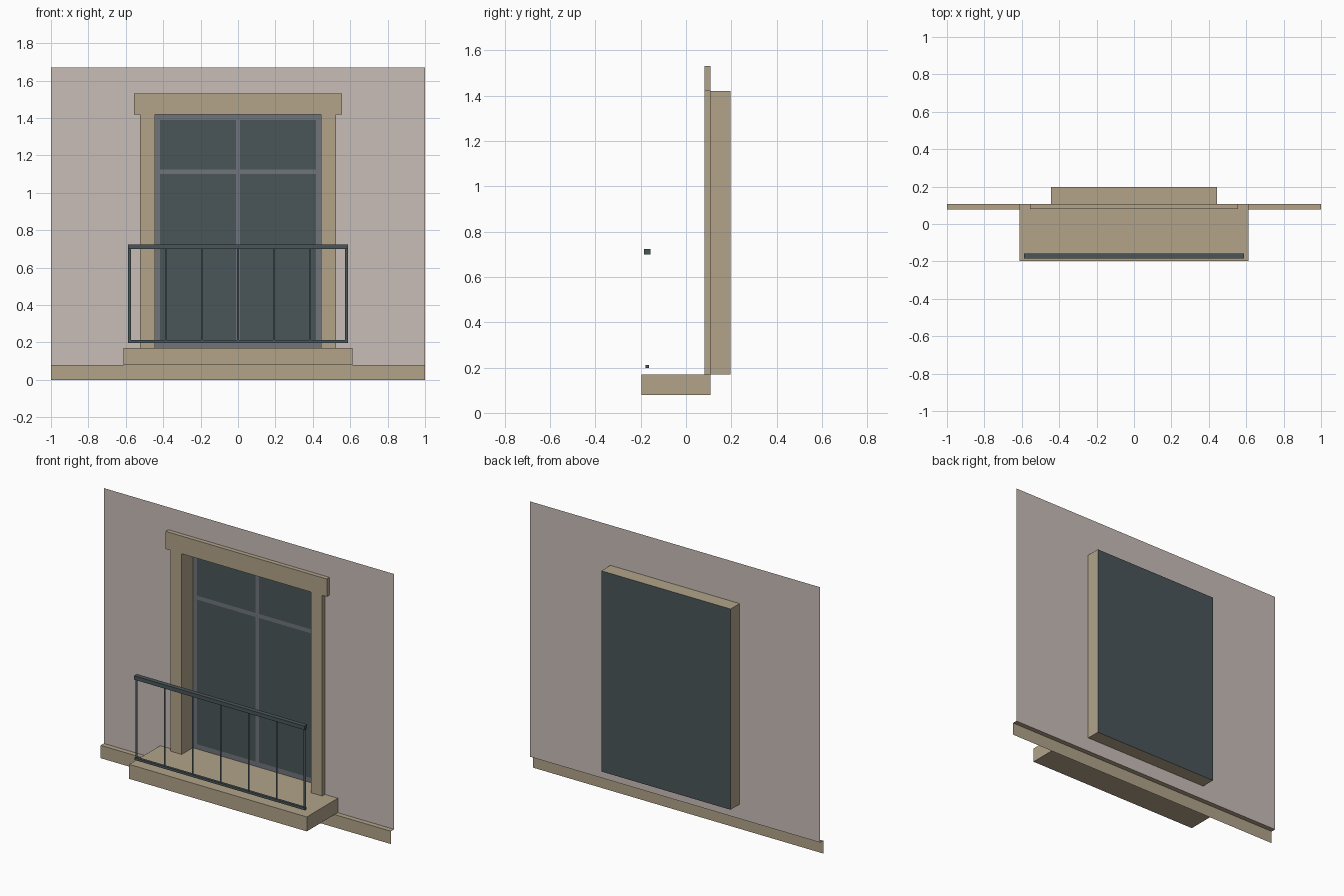
import bpy
import bmesh

if "Cube" in bpy.data.objects:
    bpy.data.objects.remove(bpy.data.objects["Cube"], do_unlink=True)


def material(name, rgb):
    mat = bpy.data.materials.new(name)
    mat.use_nodes = True
    mat.diffuse_color = (*rgb, 1)
    mat.node_tree.nodes["Principled BSDF"].inputs["Base Color"].default_value = (*rgb, 1)
    return mat


plaster = material("pale plaster", (0.584, 0.515, 0.485))
stone = material("tan stone", (0.445, 0.371, 0.255))
dark = material("dark slate", (0.068, 0.093, 0.102))
grey = material("grey frame", (0.162, 0.174, 0.195))


def finish(name, bm, mat):
    mesh = bpy.data.meshes.new(name)
    bm.to_mesh(mesh)
    bm.free()
    mesh.materials.append(mat)
    obj = bpy.data.objects.new(name, mesh)
    bpy.context.collection.objects.link(obj)
    return obj


def box(name, mat, x, y, z, skip="", inward=False):
    """Box between ranges; skip lists open sides, such as 'back left'."""
    bm = bmesh.new()
    v = {(i, j, k): bm.verts.new((x[i], y[j], z[k]))
         for i in (0, 1) for j in (0, 1) for k in (0, 1)}
    sides = {"right": (0, 0), "left": (0, 1), "front": (1, 0),
             "back": (1, 1), "bottom": (2, 0), "top": (2, 1)}
    for side, (axis, end) in sides.items():
        if side in skip.split():
            continue
        loop = []
        for a, b in ((0, 0), (1, 0), (1, 1), (0, 1)):
            key = [a, b]
            key.insert(axis, end)
            loop.append(v[tuple(key)])
        # keep the winding pointing out of the box
        if (end == 1) == (axis == 1):
            loop.reverse()
        if inward:
            loop.reverse()
        bm.faces.new(loop)
    return finish(name, bm, mat)


def panel(name, mat, xs, y, zs, holes=()):
    """Flat sheet facing the front, cut into cells, some left open."""
    bm = bmesh.new()
    v = [[bm.verts.new((px, y, pz)) for pz in zs] for px in xs]
    for i in range(len(xs) - 1):
        for k in range(len(zs) - 1):
            if (i, k) not in holes:
                bm.faces.new((v[i][k], v[i + 1][k], v[i + 1][k + 1], v[i][k + 1]))
    loose = [p for p in bm.verts if not p.link_faces]
    bmesh.ops.delete(bm, geom=loose, context="VERTS")
    return finish(name, bm, mat)


WALL_Y, TRIM_Y, GLASS_Y = 0.108, 0.081, 0.197
HALF, SILL, HEAD = 0.445, 0.17, 1.42    # window opening
LEDGE = 0.08

# Wall with the window opening
panel("wall", plaster, (-1, -HALF, HALF, 1), WALL_Y, (LEDGE, SILL, HEAD, 1.67), {(1, 1)})

# Ledge along the foot of the wall and the balcony slab
box("base_ledge", stone, (-1, 1), (0.077, WALL_Y), (0, LEDGE), "left right back bottom")
box("balcony_slab", stone, (-0.612, 0.612), (-GLASS_Y, WALL_Y), (LEDGE, SILL), "back")

# Stone surround
for side, sign in (("left", 1), ("right", -1)):
    xs = sorted((sign * HALF, sign * 0.523))
    box(side + "_jamb", stone, xs, (TRIM_Y, WALL_Y), (SILL, HEAD), "back top bottom")
box("lintel", stone, (-0.555, 0.555), (TRIM_Y, WALL_Y), (HEAD, 1.53), "back")
box("window_reveal", stone, (-HALF, HALF), (WALL_Y, GLASS_Y), (SILL, HEAD),
    "front back", inward=True)

# Window frame with four panes
panel("window_glass", dark, (-HALF, HALF), GLASS_Y, (SILL, HEAD))
panel("window_frame", grey, (-HALF, -0.416, -0.012, 0.012, 0.416, HALF), GLASS_Y - 0.006,
      (SILL, 0.2, 1.1, 1.125, 1.39, HEAD), {(i, k) for i in (1, 3) for k in (1, 3)})

# Railing with flat balusters
RAIL, RAIL_Y = 0.587, -0.171
box("top_rail", dark, (-RAIL, RAIL), (RAIL_Y - 0.014, RAIL_Y + 0.014), (0.7, 0.724))
box("bottom_rail", dark, (-RAIL, RAIL), (RAIL_Y - 0.008, RAIL_Y + 0.008), (0.197, 0.212))
for n in range(7):
    half = 0.008 if n in (0, 6) else 0.005
    x = (n - 3) * (RAIL - 0.008) / 3
    panel(f"baluster_{n + 1}", dark, (x - half, x + half), RAIL_Y, (0.205, 0.71))
